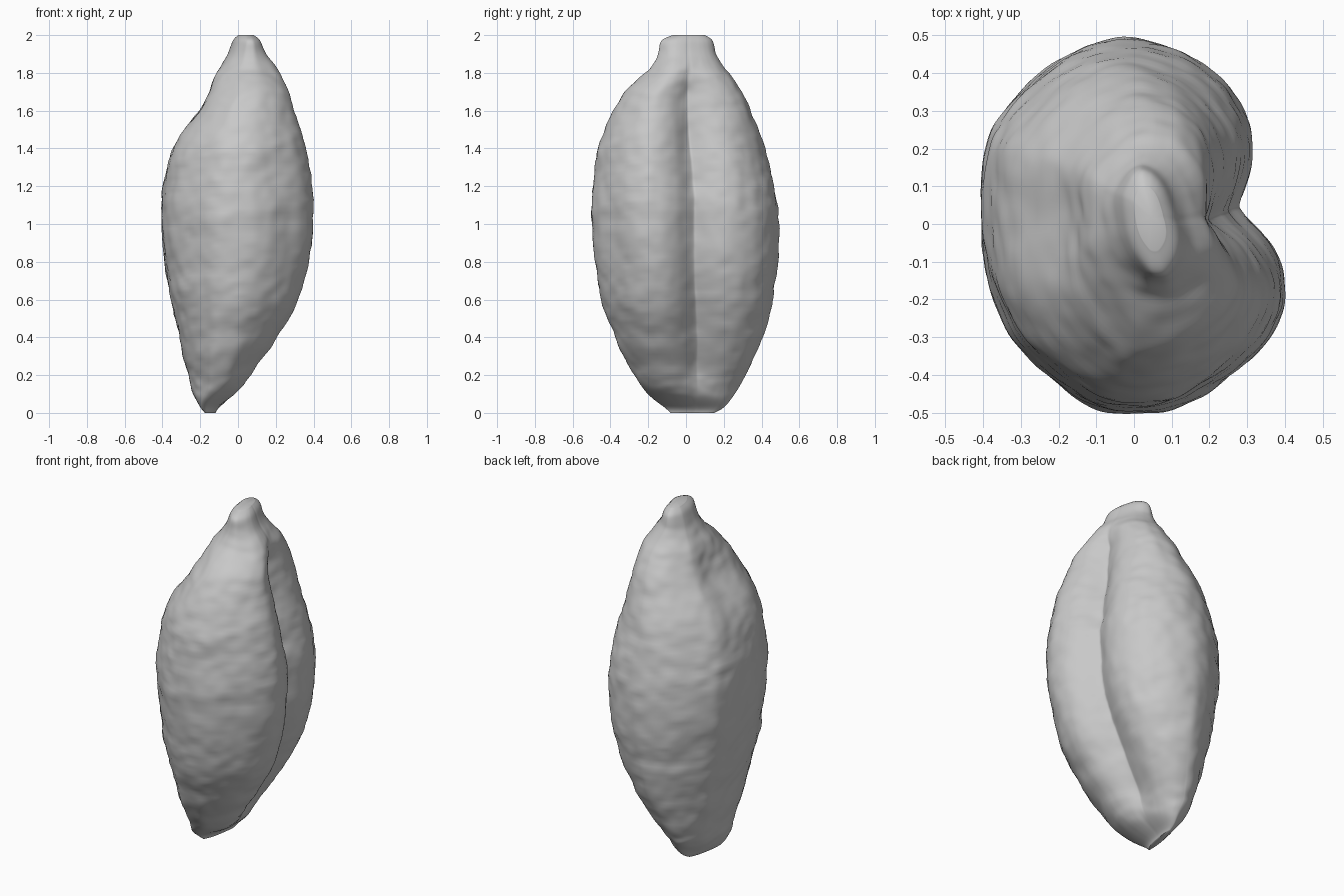
import bpy, bmesh, math
from mathutils import Vector, noise

cube = bpy.data.objects.get("Cube")
if cube:
    bpy.data.objects.remove(cube, do_unlink=True)

RINGS, STEPS = 130, 9

# Stations up the kernel: z, x min, x max, y min, y max
STATIONS = [
    (0.00, -.165, -.13, -.08, .15), (0.03, -.19, -.105, -.115, .20),
    (0.10, -.235, -.01, -.20, .255), (0.20, -.265, .08, -.275, .315),
    (0.40, -.31, .22, -.375, .405), (0.60, -.355, .33, -.45, .455),
    (0.80, -.385, .385, -.48, .485), (1.05, -.405, .41, -.50, .49),
    (1.25, -.385, .395, -.485, .455), (1.43, -.335, .365, -.455, .405),
    (1.60, -.235, .315, -.385, .345), (1.73, -.15, .275, -.295, .28),
    (1.82, -.105, .22, -.19, .21), (1.90, -.06, .155, -.15, .16),
    (1.97, -.03, .12, -.13, .14), (2.00, 0, .085, -.07, .10)]

# Cross-section outline, without the crease
SECTION = [
    (.93, .04), (.91, .16), (.86, .32), (.79, .50), (.69, .66), (.52, .82),
    (.25, .95), (-.12, 1.0), (-.50, .88), (-.86, .60), (-.98, .38), (-1.0, 0),
    (-.96, -.30), (-.79, -.60), (-.50, -.84), (-.22, -.98), (.18, -.99),
    (.50, -.87), (.80, -.67), (.96, -.46), (1.0, -.28), (.98, -.10)]


def cubic(p0, p1, p2, p3, t):
    return [.5 * (2 * b + (c - a) * t + (2 * a - 5 * b + 4 * c - d) * t * t
                  + (3 * b - a - 3 * c + d) * t ** 3)
            for a, b, c, d in zip(p0, p1, p2, p3)]


def smoothstep(a, b, v):
    t = min(max((v - a) / (b - a), 0), 1)
    return t * t * (3 - 2 * t)


def station(s):
    """Smooth extents at fraction s of the station list."""
    f = s * (len(STATIONS) - 1)
    i = min(int(f), len(STATIONS) - 2)
    pick = lambda k: STATIONS[min(max(k, 0), len(STATIONS) - 1)]
    return cubic(pick(i - 1), pick(i), pick(i + 1), pick(i + 2), f - i)


n = len(SECTION)
outline = [cubic(SECTION[k - 1], SECTION[k], SECTION[(k + 1) % n],
                 SECTION[(k + 2) % n], j / STEPS)
           for k in range(n) for j in range(STEPS)]


def surface_point(u, v, st):
    z, x0, x1, y0, y1 = st
    cx, cy, hx, hy = (x0 + x1) / 2, (y0 + y1) / 2, (x1 - x0) / 2, (y1 - y0) / 2
    tip = smoothstep(1.78, 1.95, z)
    upper = smoothstep(1.1, 1.6, z)
    lower = 1 - smoothstep(.35, .85, z)
    foot = 1 - smoothstep(.02, .14, z)
    y = cy + v * hy
    if u > 0:
        # Long crease between the two lobes, deeper towards both ends
        d = y - .045 + .035 * upper - .015 * lower
        fade = smoothstep(.02, .25, z) * (1 - smoothstep(1.68, 1.9, z))
        width = .12 if d > 0 else .1
        depth = (.26 + .12 * upper + .12 * lower) * fade
        crease = depth * math.exp(-(abs(d) / width) ** 1.3)
        # Rear lobe thins out towards the top
        u -= crease + .14 * upper * (1 - tip) * max(v, 0) * u
    # Slanted ridges at the tip and the foot
    x = cx + u * hx * (1 - .12 * tip) + (.2 * foot - .14 * tip) * (y - cy)
    # Hollow of the germ, turned a little to the front
    if u < 0:
        x -= .04 * u * math.exp(-((z - 1.6) / .1) ** 2 - (y / .17) ** 2)
    # Wrinkled skin
    p = Vector((x, y, z))
    rough = (.009 * noise.noise(Vector((x * 5, y * 5, z * 8)))
             + .006 * noise.noise(Vector((x * 13, y * 13, z * 22))))
    rough *= smoothstep(0, .15, z) * (1 - smoothstep(1.8, 2, z))
    out = Vector((x - cx, y - cy, 0))
    if out.length > 1e-5:
        p += out.normalized() * rough
    return p


# Loft the rings and close both ends
bm = bmesh.new()
rings = []
for r in range(RINGS + 1):
    st = station(r / RINGS)
    rings.append([bm.verts.new(surface_point(u, v, st)) for u, v in outline])
m = len(outline)
for low, high in zip(rings, rings[1:]):
    for k in range(m):
        bm.faces.new((low[k], low[(k + 1) % m], high[(k + 1) % m], high[k]))
for ring in (rings[0], rings[-1]):
    centre = bm.verts.new(sum((w.co for w in ring), Vector()) / m)
    for k in range(m):
        bm.faces.new((ring[k], ring[(k + 1) % m], centre))
bmesh.ops.recalc_face_normals(bm, faces=bm.faces)

mesh = bpy.data.meshes.new("grain_kernel")
bm.to_mesh(mesh)
bm.free()
kernel = bpy.data.objects.new("grain_kernel", mesh)
bpy.context.collection.objects.link(kernel)

# Plain grey skin
grey = bpy.data.materials.new("plain_grey")
grey.use_nodes = True
colour = (.58, .58, .58, 1)
grey.diffuse_color = colour
grey.node_tree.nodes["Principled BSDF"].inputs["Base Color"].default_value = colour
mesh.materials.append(grey)

bpy.ops.object.select_all(action='DESELECT')
kernel.select_set(True)
bpy.context.view_layer.objects.active = kernel
bpy.ops.object.shade_smooth_by_angle(angle=math.radians(60))
